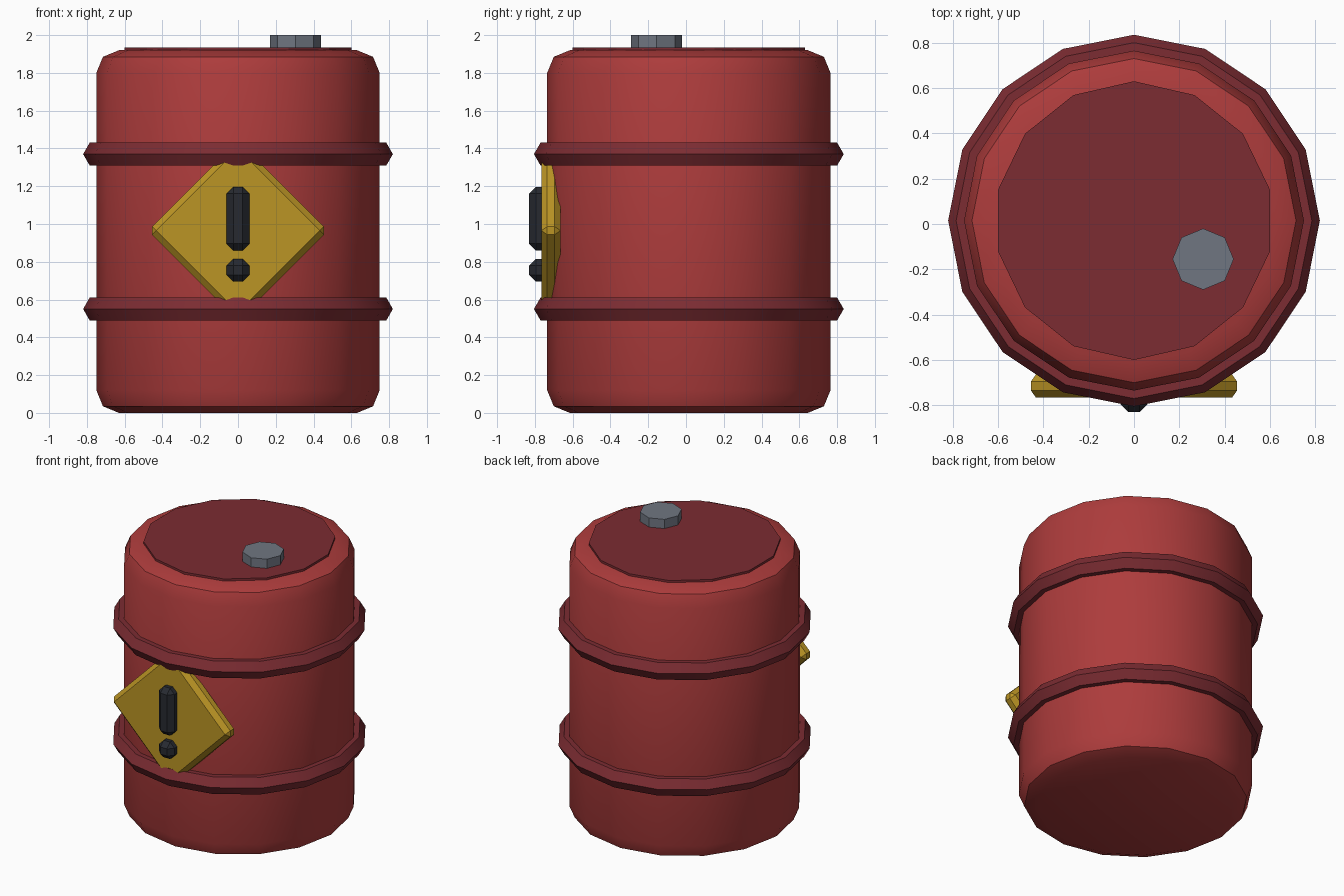
import bpy, bmesh, math

if "Cube" in bpy.data.objects:
    bpy.data.objects.remove(bpy.data.objects["Cube"])

CY = 0.015  # barrel axis offset in y


def material(name, rgb):
    m = bpy.data.materials.new(name)
    m.diffuse_color = (*rgb, 1)
    m.use_nodes = True
    m.node_tree.nodes["Principled BSDF"].inputs["Base Color"].default_value = m.diffuse_color
    return m


RED = material("red_paint", (0.42, 0.045, 0.045))
DARK_RED = material("dark_red_paint", (0.20, 0.025, 0.032))
YELLOW = material("yellow_plate", (0.50, 0.30, 0.018))
BLACK = material("black_mark", (0.02, 0.023, 0.03))
STEEL = material("steel", (0.16, 0.18, 0.22))


def finish(bm, name, mat, smooth=None):
    bmesh.ops.recalc_face_normals(bm, faces=bm.faces)
    me = bpy.data.meshes.new(name)
    bm.to_mesh(me)
    bm.free()
    me.materials.append(mat)
    ob = bpy.data.objects.new(name, me)
    bpy.context.collection.objects.link(ob)
    if smooth:
        bpy.ops.object.select_all(action='DESELECT')
        ob.select_set(True)
        bpy.context.view_layer.objects.active = ob
        bpy.ops.object.shade_smooth_by_angle(angle=math.radians(smooth))
    return ob


def lathe(name, profile, sides, mat, center=(0, CY), closed=False, smooth=None):
    """Revolve (radius, z) points; open profiles get end caps."""
    bm = bmesh.new()
    rings = []
    for r, z in profile:
        rings.append([bm.verts.new((center[0] + r * math.sin(math.tau * i / sides),
                                    center[1] + r * math.cos(math.tau * i / sides), z))
                      for i in range(sides)])
    pairs = list(zip(rings, rings[1:]))
    if closed:
        pairs.append((rings[-1], rings[0]))
    else:
        bm.faces.new(rings[0])
        bm.faces.new(rings[-1])
    for a, b in pairs:
        for i in range(sides):
            j = (i + 1) % sides
            bm.faces.new((a[i], a[j], b[j], b[i]))
    return finish(bm, name, mat, smooth)


def bevel_box(name, size, loc, bevel, mat, turn=0):
    bm = bmesh.new()
    bmesh.ops.create_cube(bm, size=1)
    bmesh.ops.scale(bm, vec=size, verts=bm.verts)
    bmesh.ops.bevel(bm, geom=bm.edges[:], offset=bevel, segments=1,
                    affect='EDGES', profile=0.5)
    ob = finish(bm, name, mat)
    ob.location = loc
    ob.rotation_euler.y = turn
    return ob


# Barrel body with rounded rims
lathe("barrel_body", [(0.63, 0), (0.715, 0.035), (0.75, 0.12),
                      (0.75, 1.80), (0.715, 1.885), (0.63, 1.92)],
      16, RED, smooth=35)

# Raised hoops with a six-sided section
for label, z in (("lower", 0.55), ("upper", 1.37)):
    section = [(0.75 + 0.07 * math.cos(math.tau * k / 6),
                z + 0.07 * math.sin(math.tau * k / 6)) for k in range(6)]
    lathe(label + "_hoop", section, 16, DARK_RED, closed=True, smooth=30)

# Lid and filler cap
lathe("lid", [(0.615, 1.90), (0.615, 1.935)], 14, DARK_RED)
lathe("filler_cap", [(0.135, 1.92), (0.135, 2.0)], 8, STEEL, center=(0.305, -0.155))

# Warning plate with its mark
bevel_box("warning_plate", (0.673, 0.10, 0.673), (0, -0.715, 0.965), 0.03,
          YELLOW, turn=math.pi / 4)
bevel_box("warning_bar", (0.12, 0.12, 0.335), (0, -0.77, 1.028), 0.035, BLACK)
bevel_box("warning_dot", (0.12, 0.12, 0.12), (0, -0.77, 0.755), 0.035, BLACK)
